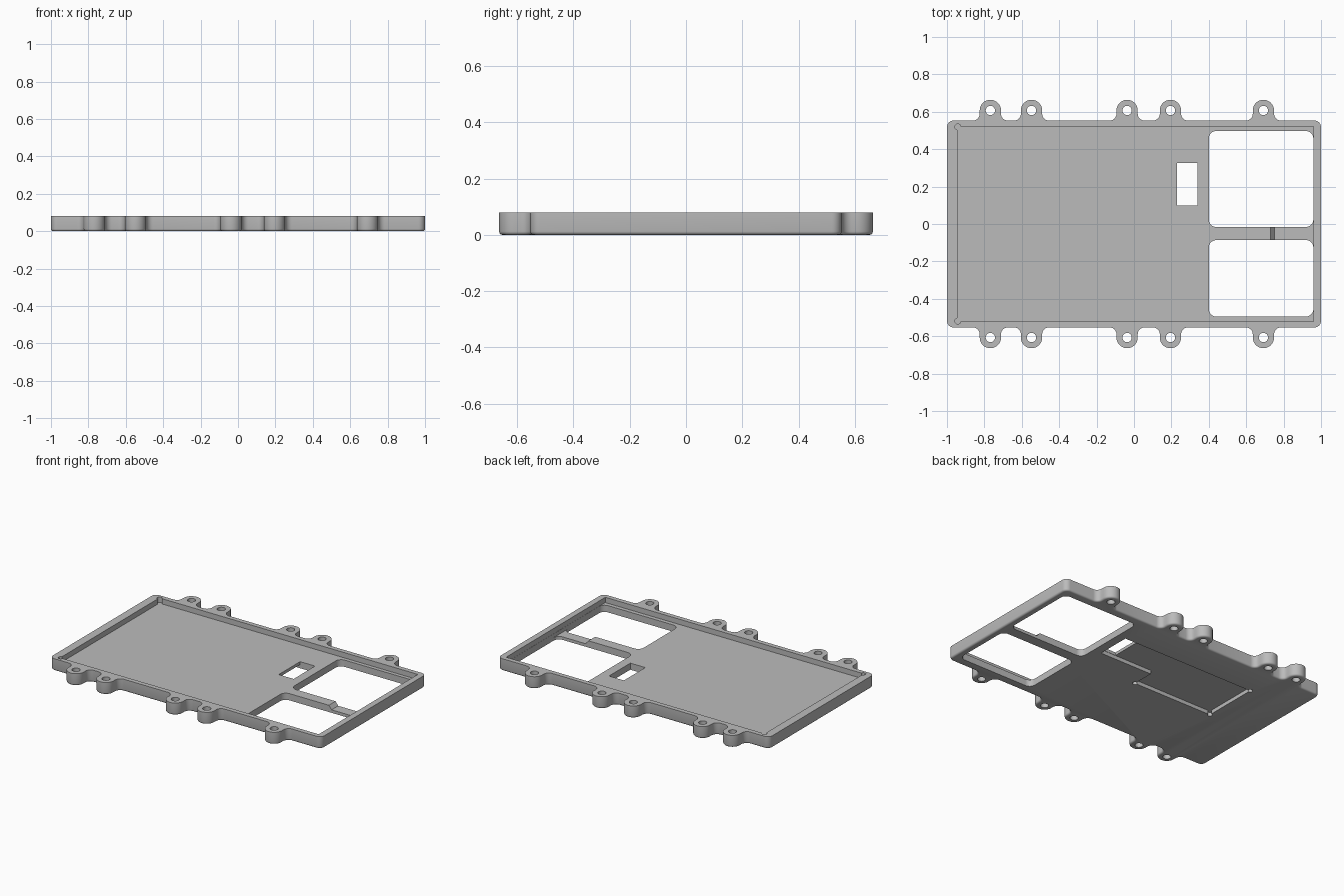
import bpy, bmesh
from math import cos, sin, radians
from mathutils import Vector

cube = bpy.data.objects.get("Cube")
if cube:
    bpy.data.objects.remove(cube, do_unlink=True)

HEIGHT, FLOOR = 0.08, 0.045      # full height and top of the floor
HALF_Y, CORNER = 0.553, 0.035    # body half width and corner radius
TAB_Y, TAB_R, FILLET = 0.607, 0.057, 0.036
TAB_XS = [-0.768, -0.548, -0.037, 0.195, 0.692]

grey = bpy.data.materials.new("plain grey")
grey.use_nodes = True
grey.diffuse_color = (0.5, 0.5, 0.5, 1)
grey.node_tree.nodes["Principled BSDF"].inputs["Base Color"].default_value = (0.5, 0.5, 0.5, 1)


def arc(cx, cy, r, a0, a1, n=8):
    angles = [radians(a0 + (a1 - a0) * i / n) for i in range(n + 1)]
    return [(cx + r * cos(a), cy + r * sin(a)) for a in angles]


def rounded_rect(x0, x1, y0, y1, r):
    return (arc(x0 + r, y0 + r, r, 180, 270) + arc(x1 - r, y0 + r, r, 270, 360)
            + arc(x1 - r, y1 - r, r, 0, 90) + arc(x0 + r, y1 - r, r, 90, 180))


def rect(x0, x1, y0, y1):
    return [(x0, y0), (x1, y0), (x1, y1), (x0, y1)]


def circle(x, y, r, n=32):
    return arc(x, y, r, 0, 360, n)[:-1]


def solid(name, points, direction, bevel=0):
    """Extrude a 3D outline; optionally round the edges of the starting face."""
    bm = bmesh.new()
    base = bm.faces.new([bm.verts.new(p) for p in points])
    rim = list(base.edges)
    new = bmesh.ops.extrude_face_region(bm, geom=[base], use_keep_orig=True)
    moved = [g for g in new["geom"] if isinstance(g, bmesh.types.BMVert)]
    bmesh.ops.translate(bm, verts=moved, vec=Vector(direction))
    bmesh.ops.recalc_face_normals(bm, faces=bm.faces)
    if bevel:
        bmesh.ops.bevel(bm, geom=rim, offset=bevel, segments=3, profile=0.5, affect='EDGES')
    mesh = bpy.data.meshes.new(name)
    bm.to_mesh(mesh)
    bm.free()
    obj = bpy.data.objects.new(name, mesh)
    bpy.context.collection.objects.link(obj)
    mesh.materials.append(grey)
    return obj


def prism(name, outline, z0, z1, bevel=0):
    return solid(name, [(x, y, z0) for x, y in outline], (0, 0, z1 - z0), bevel)


# Tray body: lower half of the outline with its tabs, then mirrored
half = arc(-1 + CORNER, -HALF_Y + CORNER, CORNER, 180, 270)
for x in TAB_XS:
    reach = TAB_R + FILLET
    half += arc(x - reach, -HALF_Y - FILLET, FILLET, 90, 0)
    half += arc(x, -TAB_Y, TAB_R, 180, 360, 20)
    half += arc(x + reach, -HALF_Y - FILLET, FILLET, 180, 90)
half += arc(1 - CORNER, -HALF_Y + CORNER, CORNER, 270, 360)
outline = half + [(x, -y) for x, y in reversed(half)]
tray = prism("tray", outline, 0, HEIGHT, bevel=0.012)

cutters = []


def cut(outline, z0, z1):
    cutters.append(prism("cutter", outline, z0, z1))


# Top recess with relieved corners at one end
cut(rect(-0.945, 0.96, -0.522, 0.522), FLOOR, 0.2)
for side in (-1, 1):
    cut(circle(-0.942, side * 0.519, 0.016, 16), FLOOR, 0.2)

# Two large windows, the slot and the tab holes
cut(rounded_rect(0.4, 0.959, -0.016, 0.497, 0.04), -0.1, 0.2)
cut(rounded_rect(0.4, 0.959, -0.495, -0.086, 0.04), -0.1, 0.2)
cut(rect(0.23, 0.34, 0.1, 0.325), -0.1, 0.2)
for x in TAB_XS:
    for side in (-1, 1):
        cut(circle(x, side * TAB_Y, 0.025, 24), -0.1, 0.2)

# Underside pocket with a channel leading to the slot
POCKET = 0.025
cut([(-0.64, -0.05), (-0.05, -0.05), (-0.05, 0.098), (0.342, 0.098),
     (0.342, 0.327), (-0.64, 0.327)], -0.1, POCKET)
for x, y in ((-0.64, -0.05), (-0.05, -0.05), (-0.64, 0.327)):
    cut(circle(x, y, 0.016, 16), -0.1, POCKET)

# Ramp and lowered end of the bridge between the windows
ramp = [(0.73, FLOOR), (0.75, 0.02), (0.959, 0.02), (0.959, 0.06), (0.73, 0.06)]
cutters.append(solid("cutter", [(x, -0.126, z) for x, z in ramp], (0, 0.15, 0)))

# Apply every cut and drop the cutters
bpy.context.view_layer.objects.active = tray
tray.select_set(True)
for cutter in cutters:
    mod = tray.modifiers.new("cut", 'BOOLEAN')
    mod.operation = 'DIFFERENCE'
    mod.solver = 'EXACT'
    mod.object = cutter
    bpy.ops.object.modifier_apply(modifier=mod.name)
    bpy.data.objects.remove(cutter, do_unlink=True)

bpy.ops.object.select_all(action='DESELECT')
tray.select_set(True)
bpy.ops.object.shade_smooth_by_angle(angle=radians(35))
